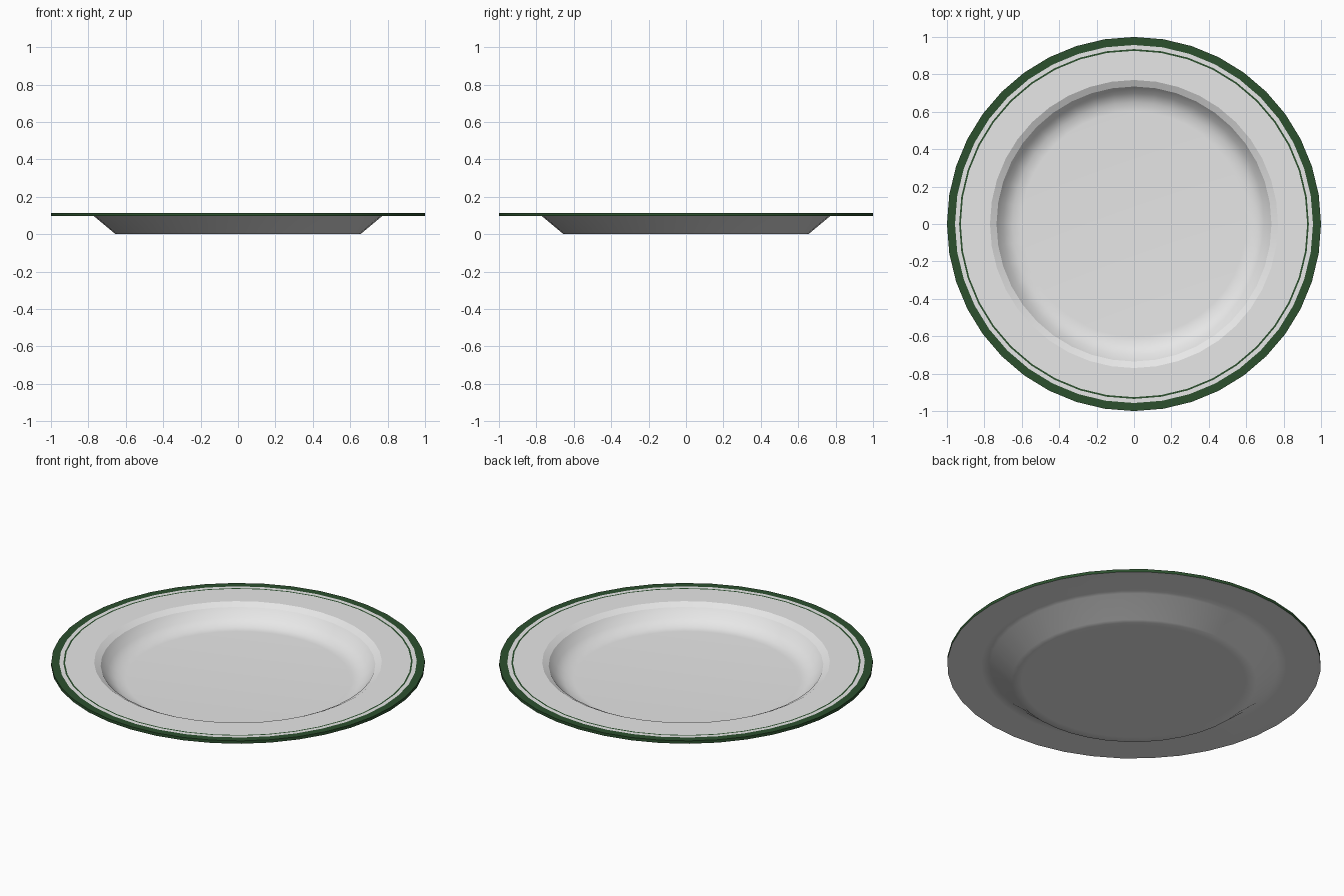
import bpy, bmesh, math

SIDES = 40

cube = bpy.data.objects.get("Cube")
if cube:
    bpy.data.objects.remove(cube, do_unlink=True)


def make_material(name, color):
    mat = bpy.data.materials.new(name)
    mat.use_nodes = True
    mat.diffuse_color = color
    mat.node_tree.nodes["Principled BSDF"].inputs["Base Color"].default_value = color
    return mat


WHITE, GREEN = 0, 1
materials = [make_material("white_glaze", (0.8, 0.8, 0.8, 1)),
             make_material("dark_green", (0.025, 0.08, 0.027, 1))]

# Profile from the underside centre, round the rim, to the upper centre:
# radius, height, colour of the band that follows, sharp ring
profile = [
    (0.60, 0.0, WHITE, False),
    (0.655, 0.0, WHITE, False),     # foot
    (0.77, 0.096, WHITE, False),    # outer wall top
    (0.82, 0.097, WHITE, False),
    (1.0, 0.097, GREEN, True),      # rim edge
    (1.0, 0.114, GREEN, True),
    (0.957, 0.114, WHITE, False),   # broad green band ends
    (0.935, 0.114, GREEN, False),   # thin green line
    (0.926, 0.114, WHITE, False),
    (0.77, 0.114, WHITE, True),     # lip of the well
    (0.735, 0.096, WHITE, True),
    (0.70, 0.05, WHITE, False),     # inner wall
    (0.65, 0.018, WHITE, False),
    (0.60, 0.015, WHITE, False),    # floor
]


def ring_of_verts(bm, radius, z):
    step = 2 * math.pi / SIDES
    return [bm.verts.new((radius * math.cos(i * step), radius * math.sin(i * step), z))
            for i in range(SIDES)]


def lathe(name, points):
    bm = bmesh.new()
    rings = [ring_of_verts(bm, r, z) for r, z, _, _ in points]
    for (lower, upper), point in zip(zip(rings, rings[1:]), points):
        for i in range(SIDES):
            j = (i + 1) % SIDES
            face = bm.faces.new((lower[i], lower[j], upper[j], upper[i]))
            face.material_index = point[2]
    # Flat discs close the underside and the floor
    bm.faces.new(rings[0][::-1])
    bm.faces.new(rings[-1])
    bmesh.ops.recalc_face_normals(bm, faces=bm.faces)
    for face in bm.faces:
        face.smooth = True
    # Keep the rim corners and the well lip crisp
    for ring, point in zip(rings, points):
        if point[3]:
            for i in range(SIDES):
                bm.edges.get((ring[i], ring[(i + 1) % SIDES])).smooth = False
    mesh = bpy.data.meshes.new(name)
    bm.to_mesh(mesh)
    bm.free()
    for mat in materials:
        mesh.materials.append(mat)
    obj = bpy.data.objects.new(name, mesh)
    bpy.context.collection.objects.link(obj)
    return obj


lathe("dinner_plate", profile)
